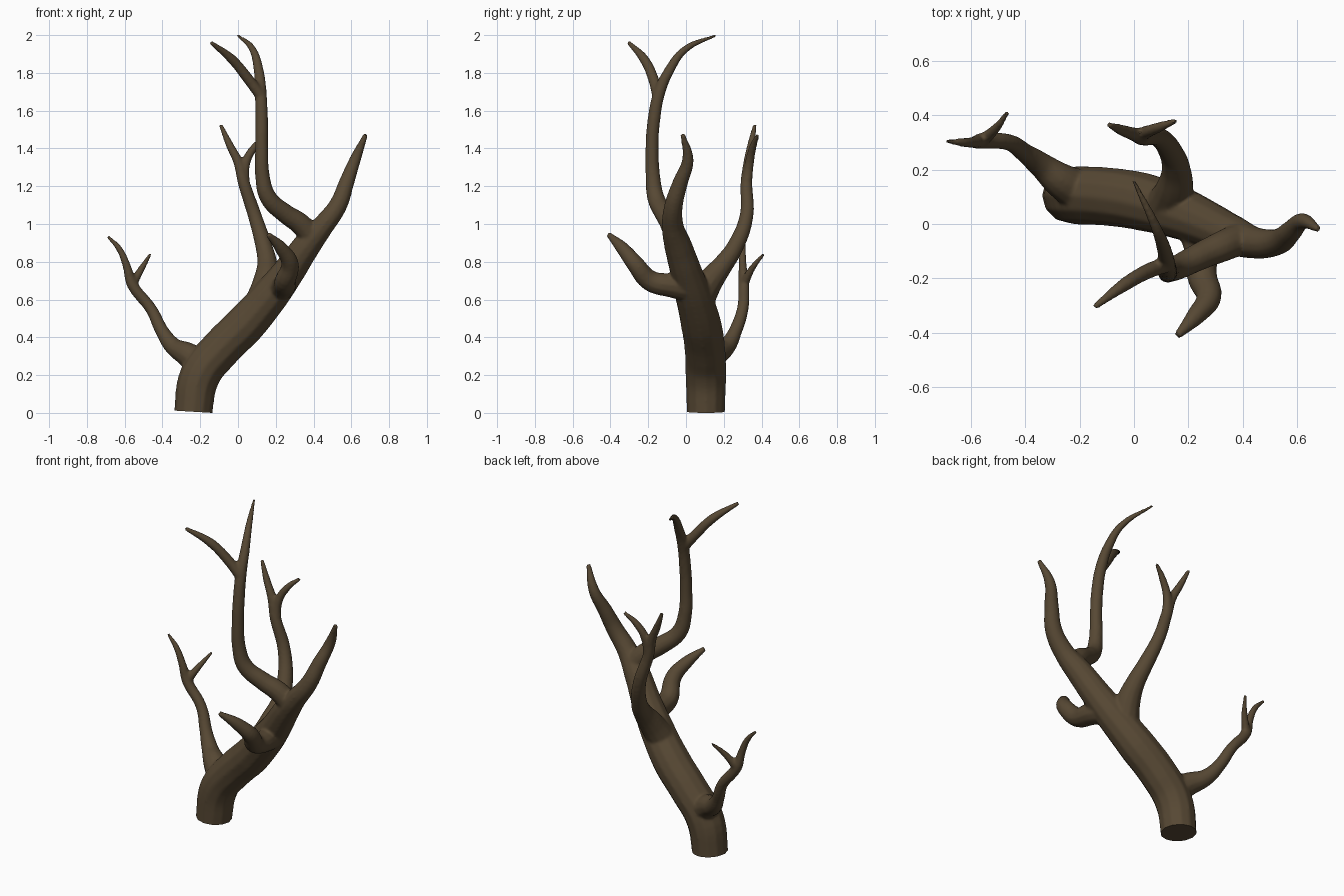
import bpy, bmesh
from mathutils import Vector

cube = bpy.data.objects.get("Cube")
if cube:
    bpy.data.objects.remove(cube, do_unlink=True)

# One flat bark colour
bark = bpy.data.materials.new("dark brown bark")
bark.use_nodes = True
colour = (0.095, 0.065, 0.034, 1)
bark.diffuse_color = colour
bark.node_tree.nodes["Principled BSDF"].inputs["Base Color"].default_value = colour

# Each limb is a tapering path of (x, y, z, radius)
trunk = [(-.24, .105, -.12, .1), (-.235, .105, .02, .102), (-.2, .105, .2, .108),
         (-.09, .1, .34, .108), (.04, .08, .47, .108), (.17, .04, .62, .098),
         (.27, 0, .75, .085), (.36, -.04, .88, .075), (.45, -.07, .99, .058),
         (.53, -.065, 1.1, .049), (.575, -.03, 1.22, .041),
         (.62, .01, 1.34, .031), (.677, -.018, 1.475, .013)]
side_limb = [(-.2, .12, .26, .08), (-.27, .16, .31, .066), (-.34, .215, .35, .048),
             (-.4, .26, .43, .036), (-.46, .3, .55, .031), (-.56, .305, .68, .03),
             (-.59, .3, .78, .022), (-.63, .3, .87, .017), (-.69, .305, .935, .009)]
side_twig = [(-.56, .305, .68, .026), (-.51, .35, .765, .018), (-.463, .412, .842, .009)]
rear_limb = [(.12, .06, .58, .085), (.15, .13, .7, .07), (.155, .2, .79, .054),
             (.14, .255, .87, .046), (.09, .32, 1.04, .037), (.03, .32, 1.22, .032),
             (0, .33, 1.33, .026), (-.045, .345, 1.42, .021), (-.093, .365, 1.527, .011)]
rear_twig = [(.035, .32, 1.2, .028), (.04, .335, 1.32, .025),
             (.09, .355, 1.41, .02), (.155, .38, 1.47, .011)]
tall_limb = [(.4, -.05, .92, .062), (.33, -.08, 1, .058), (.25, -.115, 1.055, .052),
             (.16, -.16, 1.14, .046), (.13, -.175, 1.25, .039), (.125, -.18, 1.4, .035),
             (.125, -.17, 1.55, .034), (.12, -.14, 1.7, .032), (.11, -.09, 1.81, .027),
             (.08, -.01, 1.92, .02), (-.002, .16, 2.0, .008)]
tall_twig = [(.12, -.15, 1.68, .03), (.06, -.17, 1.76, .029), (-.03, -.22, 1.87, .026),
             (-.145, -.305, 1.962, .012)]
front_stub = [(.22, .02, .66, .075), (.245, -.08, .675, .064), (.25, -.19, .7, .056),
              (.275, -.27, .79, .047), (.23, -.335, .87, .036), (.16, -.41, .945, .015)]
limbs = [trunk, side_limb, side_twig, rear_limb, rear_twig, tall_limb, tall_twig, front_stub]

# Round tubes along smooth paths
curve = bpy.data.curves.new("limb_paths", "CURVE")
curve.dimensions = "3D"
curve.bevel_depth = 1
curve.bevel_resolution = 4
curve.resolution_u = 5
curve.use_fill_caps = True
for limb in limbs:
    spline = curve.splines.new("BEZIER")
    spline.bezier_points.add(len(limb) - 1)
    for point, (x, y, z, radius) in zip(spline.bezier_points, limb):
        point.co = (x, y, z)
        point.radius = radius
        point.handle_left_type = point.handle_right_type = "AUTO"
paths = bpy.data.objects.new("limb_paths", curve)
bpy.context.collection.objects.link(paths)


def baked(obj):
    bpy.context.view_layer.update()
    graph = bpy.context.evaluated_depsgraph_get()
    return bpy.data.meshes.new_from_object(obj.evaluated_get(graph))


# Fuse the tubes into one skin and soften the forks
branch = bpy.data.objects.new("bare_branch", baked(paths))
bpy.context.collection.objects.link(branch)
bpy.data.objects.remove(paths, do_unlink=True)
fuse = branch.modifiers.new("fuse", "REMESH")
fuse.mode = "VOXEL"
fuse.voxel_size = 0.0075
soften = branch.modifiers.new("soften", "SMOOTH")
soften.factor = 0.5
soften.iterations = 8
skin = baked(branch)
branch.modifiers.clear()
branch.data = skin

# Saw the foot off flat
bm = bmesh.new()
bm.from_mesh(skin)
cut = bmesh.ops.bisect_plane(bm, geom=bm.verts[:] + bm.edges[:] + bm.faces[:],
                             plane_co=Vector((-.235, .1, .006)),
                             plane_no=Vector((.06, 0, 1)), clear_inner=True)
rim = [e for e in cut["geom_cut"] if isinstance(e, bmesh.types.BMEdge)]
bmesh.ops.contextual_create(bm, geom=rim)
bmesh.ops.recalc_face_normals(bm, faces=bm.faces[:])
bm.to_mesh(skin)
bm.free()

skin.materials.clear()
skin.materials.append(bark)
bpy.ops.object.select_all(action="DESELECT")
branch.select_set(True)
bpy.context.view_layer.objects.active = branch
bpy.ops.object.shade_smooth_by_angle(angle=0.7)
